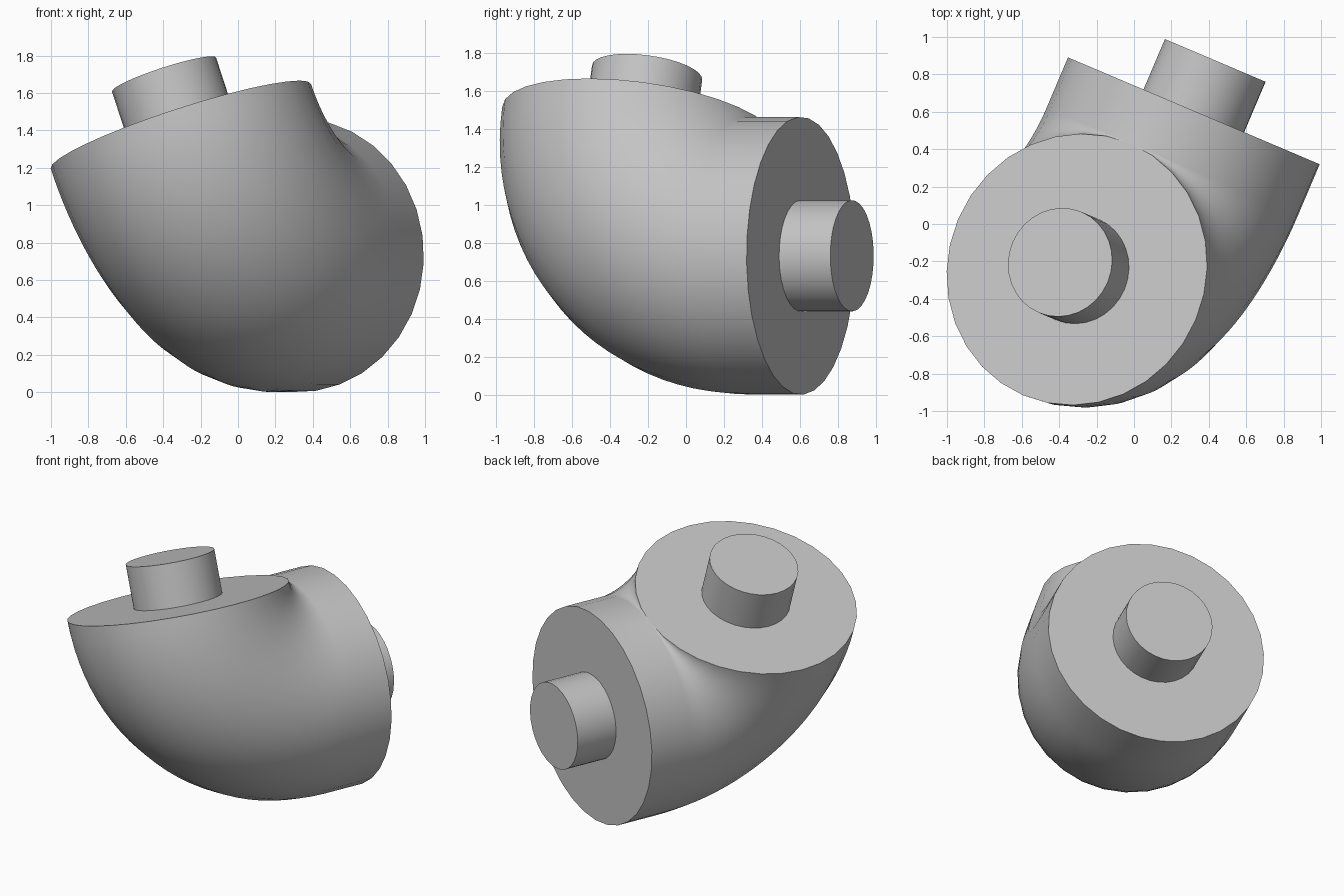
import bpy
import bmesh
from math import radians, pi
from mathutils import Matrix, Vector

cube = bpy.data.objects.get("Cube")
if cube:
    bpy.data.objects.remove(cube, do_unlink=True)

R = 0.732           # pipe radius, also the bend radius
SIDES = 32
STUB = 0.4 * R      # radius and length of the stubs, length of the straight end

# Frame of the elbow: local X points out of the back end, local Z out of the top end
turn = Matrix.Rotation(radians(67), 4, 'Z') @ Matrix.Rotation(radians(-19.5), 4, 'X')
back_end = Vector((0.32, 0.605, R))
corner = back_end - turn @ Vector((R + STUB, 0, 0))
frame = Matrix.Translation(corner) @ turn

grey = bpy.data.materials.new("light grey")
grey.use_nodes = True
colour = (0.55, 0.55, 0.55, 1)
grey.diffuse_color = colour
grey.node_tree.nodes["Principled BSDF"].inputs["Base Color"].default_value = colour


def add_part(name, bm):
    bmesh.ops.recalc_face_normals(bm, faces=bm.faces)
    mesh = bpy.data.meshes.new(name)
    bm.to_mesh(mesh)
    bm.free()
    mesh.materials.append(grey)
    obj = bpy.data.objects.new(name, mesh)
    obj.matrix_world = frame
    bpy.context.collection.objects.link(obj)
    bpy.ops.object.select_all(action='DESELECT')
    obj.select_set(True)
    bpy.context.view_layer.objects.active = obj
    bpy.ops.object.shade_smooth_by_angle(angle=radians(30))


# Elbow: a circle swept a quarter turn about its own edge, then a straight end
bm = bmesh.new()
ring = bmesh.ops.create_circle(bm, segments=SIDES, radius=R,
                               matrix=Matrix.Translation((0, 0, R)) @ Matrix.Rotation(pi / 2, 4, 'Z'))
start = list(bm.edges)
swept = bmesh.ops.spin(bm, geom=start, cent=(R, 0, R), axis=(0, 1, 0),
                       angle=-pi / 2, steps=24, use_duplicate=False)
end = [e for e in swept["geom_last"] if isinstance(e, bmesh.types.BMEdge)]
straight = bmesh.ops.extrude_edge_only(bm, edges=end)["geom"]
bmesh.ops.translate(bm, vec=(STUB, 0, 0),
                    verts=[v for v in straight if isinstance(v, bmesh.types.BMVert)])
rim = [e for e in straight if isinstance(e, bmesh.types.BMEdge)]
bmesh.ops.contextual_create(bm, geom=start)
bmesh.ops.contextual_create(bm, geom=rim)
bmesh.ops.remove_doubles(bm, verts=bm.verts, dist=0.0005)
add_part("elbow_pipe", bm)


# Round stubs centred on both ends
def add_stub(name, placement):
    bm = bmesh.new()
    bmesh.ops.create_cone(bm, cap_ends=True, segments=SIDES, radius1=STUB, radius2=STUB,
                          depth=STUB, matrix=placement)
    add_part(name, bm)


add_stub("top_stub", Matrix.Translation((0, 0, R + STUB / 2)))
add_stub("back_stub", Matrix.Translation((R + STUB * 1.5, 0, 0)) @ Matrix.Rotation(pi / 2, 4, 'Y'))
